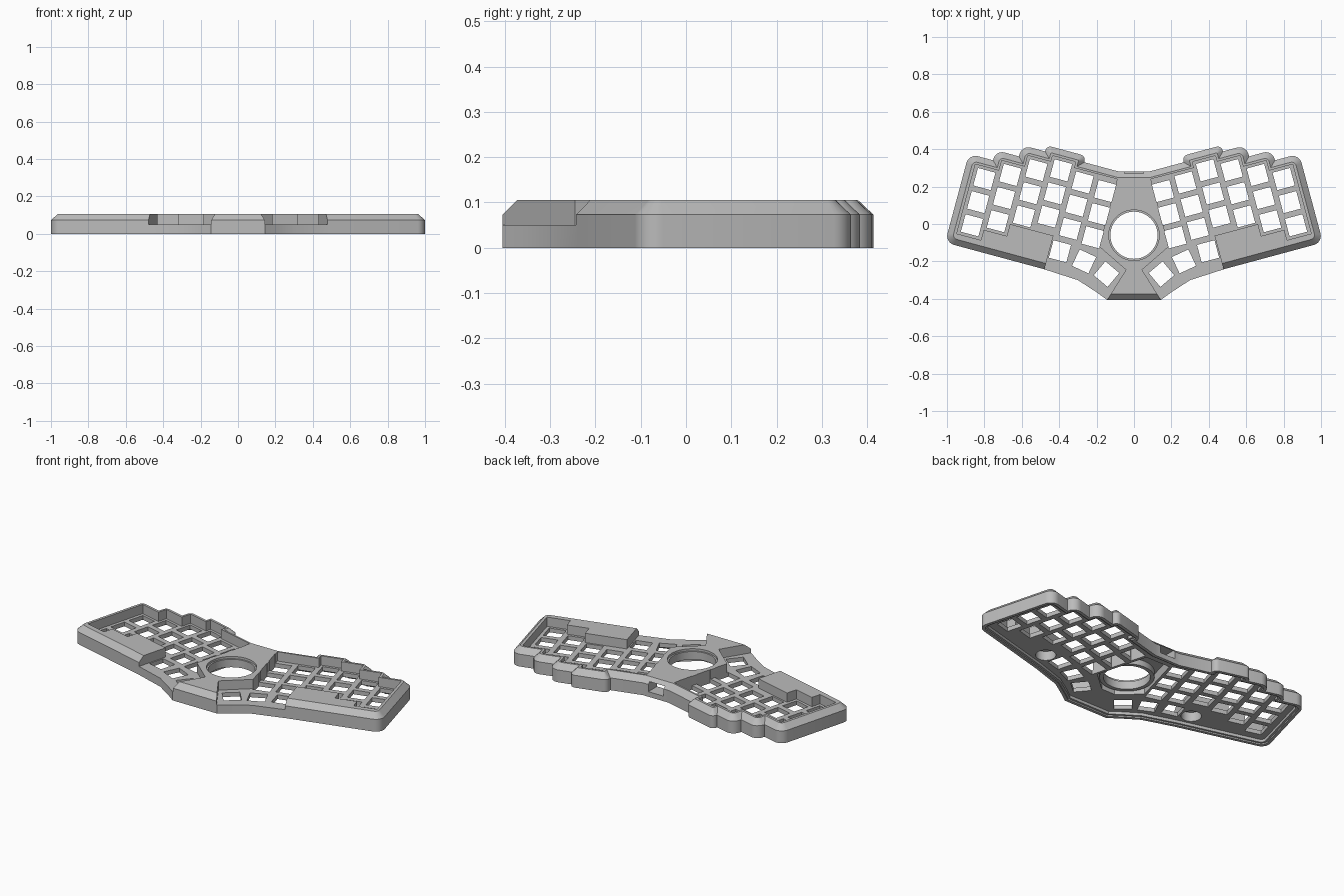
import bpy, bmesh, math
from mathutils import Vector, Matrix

cube = bpy.data.objects.get("Cube")
if cube:
    bpy.data.objects.remove(cube, do_unlink=True)

TILT = math.radians(15)          # splay of each key half
PITCH, HOLE = 0.128, 0.097
PLATE_LOW, PLATE_TOP, WALL_TOP, TOP = 0.025, 0.05, 0.073, 0.105
BALL = Vector((0, -0.06, 0))

grey = bpy.data.materials.new("case grey")
grey.use_nodes = True
grey.diffuse_color = (0.5, 0.5, 0.5, 1)
grey.node_tree.nodes["Principled BSDF"].inputs["Base Color"].default_value = (0.5, 0.5, 0.5, 1)


def tilted(pts):
    """Turn points of the splayed half frame into model points."""
    c, s = math.cos(TILT), math.sin(TILT)
    return [(x * c - y * s, x * s + y * c) for x, y in pts]


def mirrored(pts):
    return [(-x, y) for x, y in reversed(pts)]


def make_object(name, bm):
    bmesh.ops.recalc_face_normals(bm, faces=bm.faces)
    mesh = bpy.data.meshes.new(name)
    bm.to_mesh(mesh)
    bm.free()
    mesh.materials.append(grey)
    ob = bpy.data.objects.new(name, mesh)
    bpy.context.collection.objects.link(ob)
    return ob


def loft(bm, rings):
    """Skin closed rings given as (points, height) and cap both ends."""
    loops = [[bm.verts.new((x, y, z)) for x, y in pts] for pts, z in rings]
    n = len(loops[0])
    for a, b in zip(loops, loops[1:]):
        for i in range(n):
            j = (i + 1) % n
            bm.faces.new((a[i], a[j], b[j], b[i]))
    bm.faces.new(loops[0][::-1])
    bm.faces.new(loops[-1])


def circle(center, r, n=48):
    return [(center[0] + r * math.cos(math.tau * i / n),
             center[1] + r * math.sin(math.tau * i / n)) for i in range(n)]


def prisms(name, shapes):
    bm = bmesh.new()
    for pts, low, high in shapes:
        loft(bm, [(pts, low), (pts, high)])
    return make_object(name, bm)


def boolean(target, tool, operation="DIFFERENCE"):
    mod = target.modifiers.new("cut", "BOOLEAN")
    mod.operation, mod.solver, mod.object = operation, "EXACT", tool
    bpy.context.view_layer.objects.active = target
    bpy.ops.object.modifier_apply(modifier=mod.name)
    bpy.data.objects.remove(tool, do_unlink=True)


def outline_ring(pts, offset, radius=0.05, steps=6):
    """Outline moved inward by offset, with its outward corners rounded."""
    pts = [Vector(p) for p in pts]
    n, out = len(pts), []
    for i, p in enumerate(pts):
        a, b = p - pts[i - 1], pts[(i + 1) % n] - p
        d1, d2 = a.normalized(), b.normalized()
        turn = math.atan2(d1.x * d2.y - d1.y * d2.x, d1.dot(d2))
        half = math.tan(turn / 2)
        n1 = Vector((-d1.y, d1.x))
        corner = p + (n1 - d1 * half) * offset if abs(turn) > 1e-4 else p + n1 * offset
        if turn < math.radians(40):
            out.append(corner[:])
            continue
        t = min(radius * half, 0.85 * min(a.length, b.length))
        t = max(t - 0.8 * offset * half, 0.004)
        start, end, w = corner - d1 * t, corner + d2 * t, math.cos(turn / 2)
        for k in range(steps + 1):
            u = k / steps
            k0, k1, k2 = (1 - u) ** 2, 2 * u * (1 - u) * w, u * u
            out.append(((start * k0 + corner * k1 + end * k2) / (k0 + k1 + k2))[:])
    return out


# Case outline: front edge, outer side, then a bump behind each column
front_edge = [(0.145, -0.405), (0.2, -0.365), (0.3, -0.3), (0.487, -0.24)]
side_and_back = tilted([
    (0.95, -0.357), (0.95, 0.134), (0.816, 0.134), (0.816, 0.19), (0.688, 0.19),
    (0.688, 0.252), (0.56, 0.252), (0.56, 0.285), (0.342, 0.285), (0.342, 0.25),
    (0.154, 0.25)])
half_outline = front_edge + side_and_back
outline = half_outline + mirrored(half_outline)

bm = bmesh.new()
loft(bm, [(outline_ring(outline, 0), 0), (outline_ring(outline, 0), WALL_TOP),
          (outline_ring(outline, 0.032), TOP)])
case = make_object("keyboard_case", bm)

# Sunken key fields, leaving rim, palm blocks and centre island standing
field = tilted([
    (0.40, -0.5), (0.40, -0.172), (0.64, -0.172), (0.64, -0.238), (0.768, -0.238),
    (0.768, -0.295), (0.902, -0.295), (0.902, 0.089), (0.771, 0.089), (0.771, 0.145),
    (0.643, 0.145), (0.643, 0.207), (0.515, 0.207), (0.515, 0.24), (0.387, 0.24),
    (0.387, 0.207)])
field += [(0.09, 0.24), (0.187, -0.12), (0.043, -0.245), (0.165, -0.44), (0.3, -0.6)]
boolean(case, prisms("field_cutter", [(field, PLATE_TOP, 0.3),
                                      (mirrored(field), PLATE_TOP, 0.3)]))

# Hollow underside, with a stepped seat for a base cover
boolean(case, prisms("underside_cutter", [(outline_ring(outline, 0.03), -0.1, PLATE_LOW)]))
boolean(case, prisms("cover_seat_cutter", [(outline_ring(outline, 0.018), -0.1, 0.008)]))

# Pocket below the centre island
pocket = [(0.045, -0.215), (0.165, -0.11), (0.08, 0.2)]
boolean(case, prisms("pocket_cutter", [(pocket + mirrored(pocket), -0.1, 0.08)]))

# Collar and opening for the ball
boolean(case, prisms("ball_collar", [(circle(BALL, 0.148), 0.045, 0.09)]), "UNION")
boolean(case, prisms("ball_cutter", [(circle(BALL, 0.126), -0.1, 0.3)]))
boolean(case, prisms("ball_lip_cutter", [(circle(BALL, 0.135), 0.092, 0.3)]))

# Key openings: six staggered columns of three, plus three thumb keys
keys = []
for col, middle in enumerate((0.002, 0.015, 0.048, 0.015, -0.046, -0.103)):
    for row in (-1, 0, 1):
        spot = tilted([(0.195 + PITCH * col, middle + PITCH * row)])[0]
        keys.append((spot, TILT))
keys += [((0.396, -0.146), TILT), ((0.267, -0.2), math.radians(25)),
         ((0.147, -0.268), math.radians(40))]
holes = []
h = HOLE / 2
for spot, angle in keys:
    turn = Matrix.Rotation(angle, 2)
    square = [(turn @ Vector(p) + Vector(spot))[:]
              for p in ((-h, -h), (h, -h), (h, h), (-h, h))]
    holes += [(square, -0.1, 0.3), (mirrored(square), -0.1, 0.3)]
boolean(case, prisms("key_cutter", holes))

# Round pockets under the palm blocks
boolean(case, prisms("foot_cutter", [(circle((s * 0.51, -0.13), 0.055), -0.1, 0.08)
                                     for s in (-1, 1)]))

# Cable port through the back wall
port = [(-0.05, 0.19), (0.05, 0.19), (0.05, 0.4), (-0.05, 0.4)]
boolean(case, prisms("port_cutter", [(port, 0.03, 0.085)]))

bpy.ops.object.select_all(action="DESELECT")
case.select_set(True)
bpy.context.view_layer.objects.active = case
bpy.ops.object.shade_smooth_by_angle(angle=math.radians(30))
